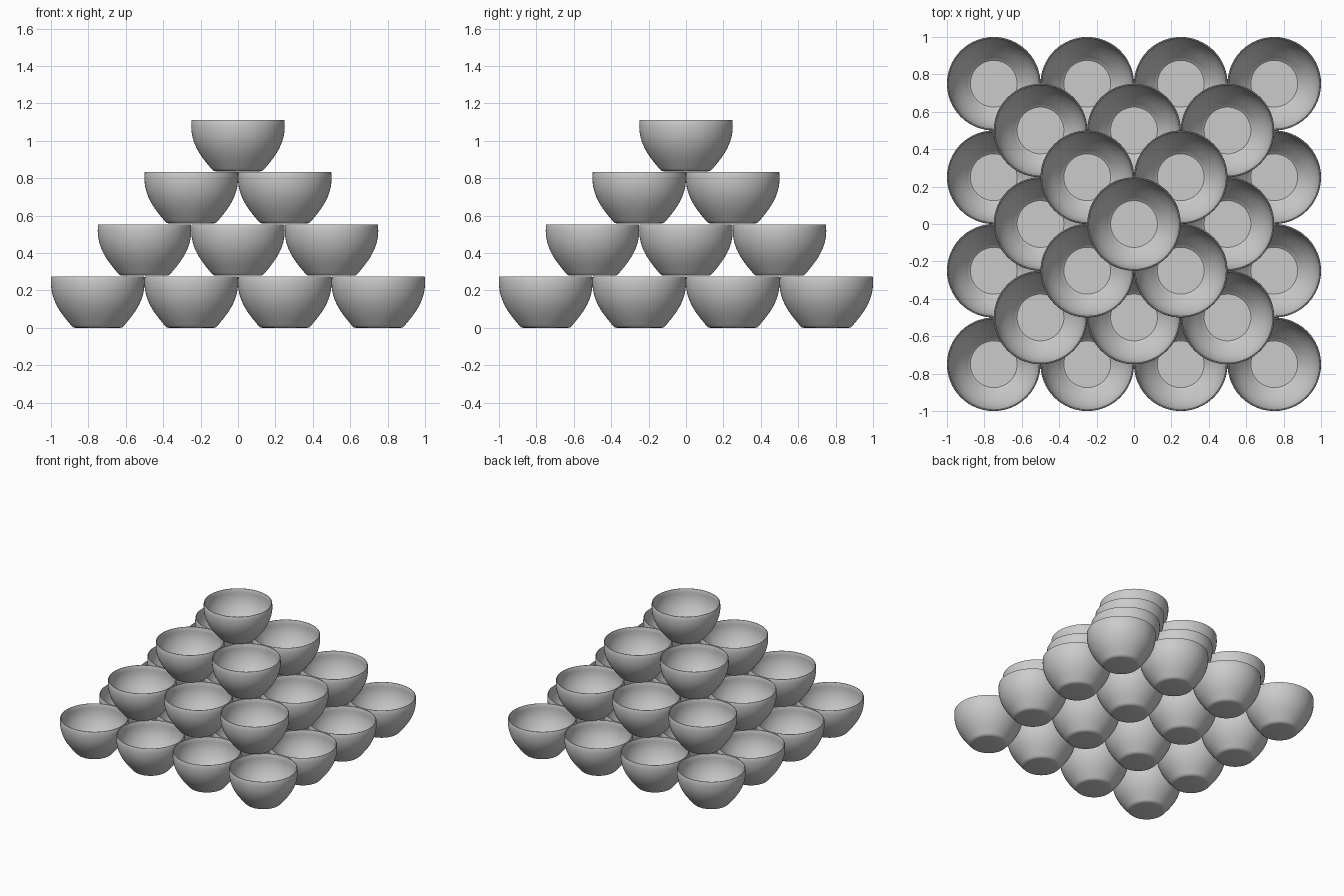
import bpy, bmesh, math
from mathutils import Vector
from mathutils.geometry import interpolate_bezier

if "Cube" in bpy.data.objects:
    bpy.data.objects.remove(bpy.data.objects["Cube"])

SEG = 64
PITCH = 0.279   # height of one layer
STEP = 0.5      # bowl diameter / spacing


def curve(p0, p1, p2, p3, n):
    pts = [Vector((x, z, 0)) for x, z in (p0, p1, p2, p3)]
    return [(v.x, v.y) for v in interpolate_bezier(*pts, n)]


# half profile: foot, outer wall, rim, inner wall, floor
outer = curve((0.141, 0.012), (0.175, 0.055), (0.25, 0.13), (0.25, 0.24), 16)
inner = curve((0.241, 0.24), (0.241, 0.135), (0.168, 0.065), (0.134, 0.022), 16)
profile = ([(0.118, 0), (0.131, 0.003)] + outer
           + [(0.249, 0.271), (0.247, 0.275), (0.243, 0.275), (0.241, 0.271)]
           + inner + [(0.125, 0.015)])


def lathe(name, prof):
    bm = bmesh.new()
    rings = []
    for r, z in prof:
        rings.append([bm.verts.new((r * math.cos(2 * math.pi * i / SEG),
                                    r * math.sin(2 * math.pi * i / SEG), z))
                      for i in range(SEG)])
    for a, b in zip(rings, rings[1:]):
        for i in range(SEG):
            j = (i + 1) % SEG
            bm.faces.new((a[i], a[j], b[j], b[i]))
    bm.faces.new(rings[0][::-1])   # underside of the foot
    bm.faces.new(rings[-1])        # inside floor
    bmesh.ops.recalc_face_normals(bm, faces=bm.faces)
    mesh = bpy.data.meshes.new(name)
    bm.to_mesh(mesh)
    bm.free()
    return mesh


bowl_mesh = lathe("bowl", profile)

# pyramid of bowls: 4x4, 3x3, 2x2, 1
bowls = []
for layer in range(4):
    n = 4 - layer
    for ix in range(n):
        for iy in range(n):
            ob = bpy.data.objects.new(f"bowl_layer{layer + 1}_{ix + 1}_{iy + 1}", bowl_mesh)
            ob.location = ((ix - (n - 1) / 2) * STEP,
                           (iy - (n - 1) / 2) * STEP, layer * PITCH)
            bpy.context.collection.objects.link(ob)
            bowls.append(ob)

# shared mesh, so shading one bowl shades them all
bpy.context.view_layer.objects.active = bowls[0]
bowls[0].select_set(True)
bpy.ops.object.shade_smooth_by_angle(angle=math.radians(35))
